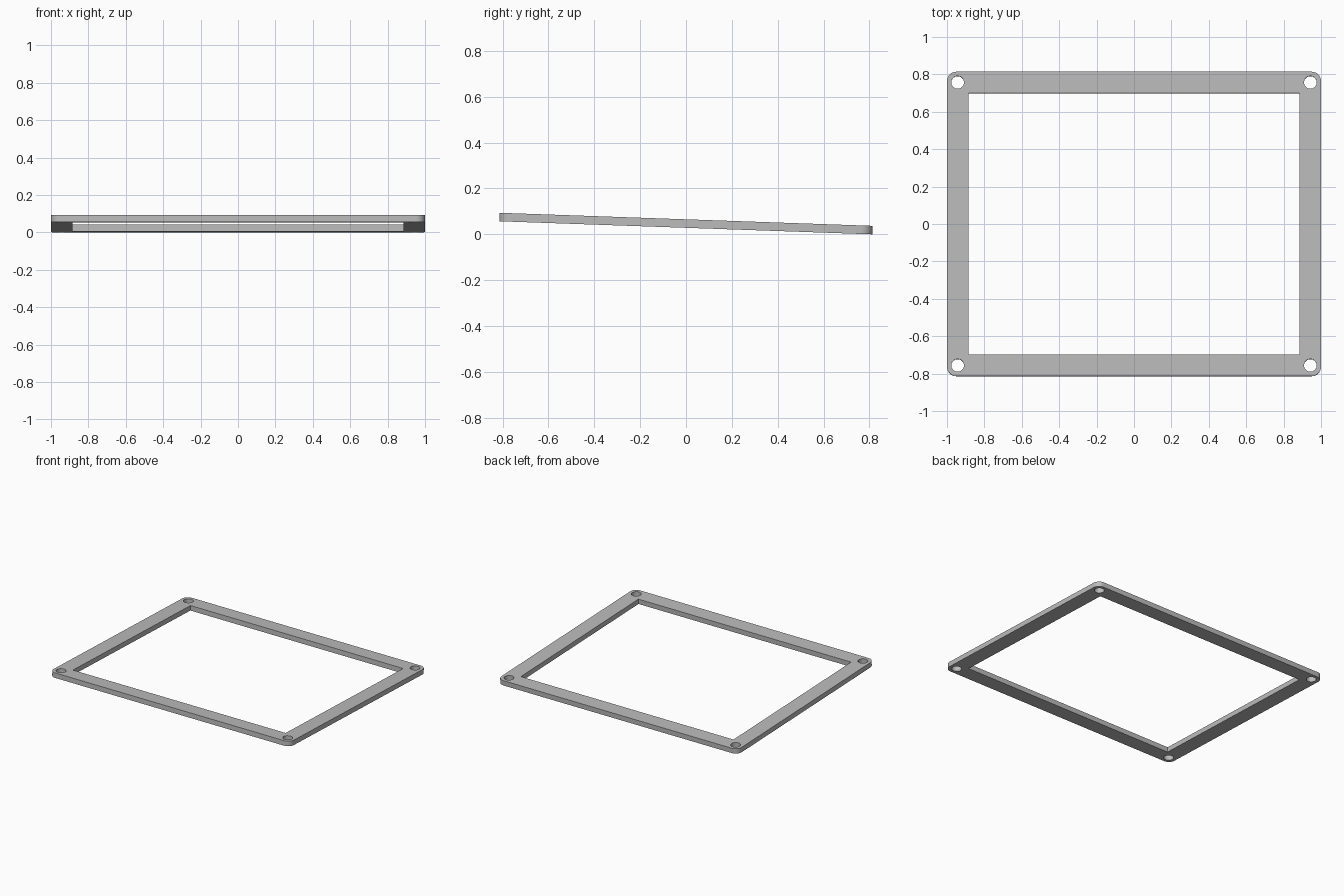
import bpy
import bmesh
from math import cos, sin, pi, radians
from mathutils import Matrix, Vector

cube = bpy.data.objects.get("Cube")
if cube:
    bpy.data.objects.remove(cube)

HALF_X, HALF_Y = 1.0, 0.814
BORDER, THICK = 0.115, 0.037
CORNER, HOLE, INSET = 0.05, 0.034, 0.057
TILT = radians(-2)


def arc(cx, cy, r, start, sweep, steps):
    return [(cx + r * cos(start + sweep * i / steps),
             cy + r * sin(start + sweep * i / steps)) for i in range(steps + 1)]


def add_loop(bm, points):
    verts = [bm.verts.new((x, y, 0)) for x, y in points]
    for a, b in zip(verts, verts[1:] + verts[:1]):
        bm.edges.new((a, b))


# Flat outline: rounded rim, square opening, four screw holes
signs = [(1, 1), (-1, 1), (-1, -1), (1, -1)]
bm = bmesh.new()
rim = []
for i, (sx, sy) in enumerate(signs):
    rim += arc(sx * (HALF_X - CORNER), sy * (HALF_Y - CORNER), CORNER, i * pi / 2, pi / 2, 8)
    add_loop(bm, arc(sx * (HALF_X - INSET), sy * (HALF_Y - INSET), HOLE, 0, 2 * pi, 32)[:-1])
add_loop(bm, rim)
add_loop(bm, [(sx * (HALF_X - BORDER), sy * (HALF_Y - BORDER)) for sx, sy in signs])
bmesh.ops.triangle_fill(bm, use_beauty=True, use_dissolve=False,
                        edges=bm.edges[:], normal=Vector((0, 0, 1)))

# Thickness, then the slight tilt that raises the front edge
geom = bmesh.ops.extrude_face_region(bm, geom=bm.faces[:])["geom"]
top = [g for g in geom if isinstance(g, bmesh.types.BMVert)]
bmesh.ops.translate(bm, verts=top, vec=(0, 0, THICK))
bmesh.ops.recalc_face_normals(bm, faces=bm.faces[:])
bmesh.ops.rotate(bm, verts=bm.verts[:], cent=(0, 0, THICK / 2),
                 matrix=Matrix.Rotation(TILT, 3, "X"))
bmesh.ops.translate(bm, verts=bm.verts[:], vec=(0, 0, -min(v.co.z for v in bm.verts)))

mesh = bpy.data.meshes.new("frame")
bm.to_mesh(mesh)
bm.free()
frame = bpy.data.objects.new("frame", mesh)
bpy.context.collection.objects.link(frame)

# Plain grey material
grey = bpy.data.materials.new("light grey")
grey.use_nodes = True
colour = (0.5, 0.5, 0.5, 1)
grey.diffuse_color = colour
grey.node_tree.nodes["Principled BSDF"].inputs["Base Color"].default_value = colour
mesh.materials.append(grey)

# Smooth the round walls, keep the edges crisp
bpy.ops.object.select_all(action="DESELECT")
frame.select_set(True)
bpy.context.view_layer.objects.active = frame
bpy.ops.object.shade_smooth_by_angle(angle=radians(30))
